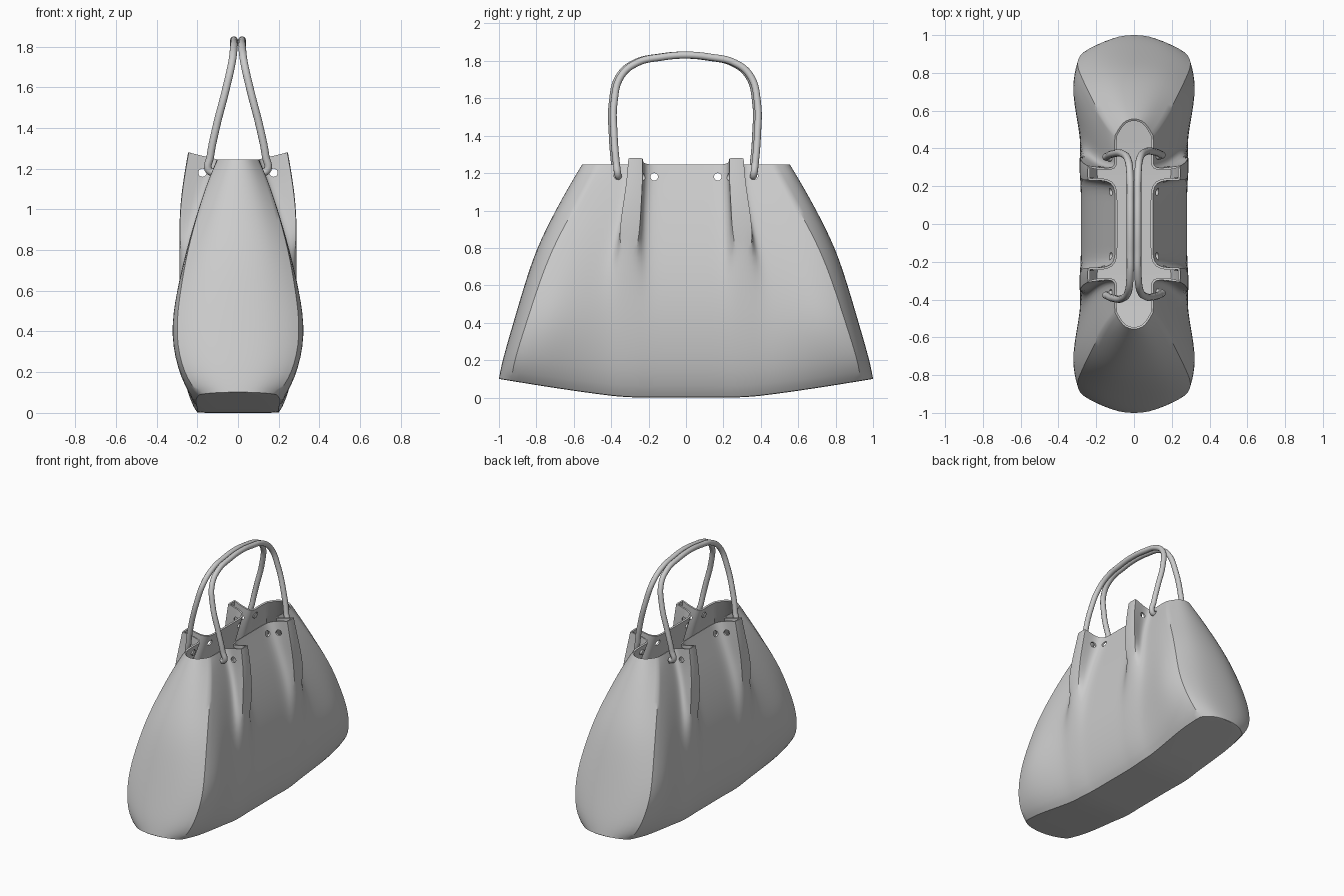
import bpy, bmesh, math
from mathutils import Matrix

if "Cube" in bpy.data.objects:
    bpy.data.objects.remove(bpy.data.objects["Cube"])

# Body levels: z, panel x, pleat x, side bulge x, seam x, seam y, end y, four pleat y's
LEVELS = [
    (0.00, .200, .205, .215, .190, .935, 1.005, .20, .26, .36, .43),
    (0.12, .258, .262, .290, .268, .925, .988, .20, .26, .36, .43),
    (0.37, .288, .290, .347, .312, .860, .932, .20, .26, .36, .43),
    (0.60, .275, .288, .308, .285, .790, .870, .20, .26, .36, .43),
    (0.80, .235, .290, .258, .250, .715, .805, .23, .25, .37, .37),
    (1.00, .180, .287, .197, .195, .605, .705, .24, .24, .345, .305),
    (1.15, .130, .268, .142, .145, .520, .620, .235, .23, .32, .285),
    (1.245, .100, .245, .105, .100, .470, .562, .235, .23, .31, .285),
]


def lift(y, z):
    # the base curves up towards both ends
    return .1 * (max(0, abs(y) - .3) / .7) ** 1.2 * max(0, 1 - z / .45)


def half_ring(level):
    z, xm, xt, xc, xs, ys, ye, y1, y2, y3, y4 = level
    tip = .035 if z > 1.2 else 0
    quarter = [
        (xm, 0, 0), (xm, .12, 0),
        (xm, y1, 0), (xt, y2, tip), (xt, y3, tip), (xm, y4, 0),
        (xm + .4 * (xc - xm), y4 + .3 * (ys - y4), 0),
        (xc, y4 + .7 * (ys - y4), 0),
        (xs, ys, 0), (xs * .6, ys + .8 * (ye - ys), 0), (0, ye, 0),
    ]
    pts = [(x, -y, d) for x, y, d in quarter[:0:-1]] + quarter
    return [(x, y, z + d + lift(y, z)) for x, y, d in pts]


# Half shell: lofted sides plus base, creased along seams and pleat folds
bm = bmesh.new()
crease = bm.edges.layers.float.new("crease_edge")
rings = [[bm.verts.new(p) for p in half_ring(l)] for l in LEVELS]
n = len(rings[0])
for lo, hi in zip(rings, rings[1:]):
    for j in range(n - 1):
        bm.faces.new((lo[j], lo[j + 1], hi[j + 1], hi[j]))
base = rings[0]
mid = [base[0]] + [bm.verts.new((0, v.co.y, lift(v.co.y, 0))) for v in base[1:-1]] + [base[-1]]
for j in range(n - 1):
    loop = (base[j], mid[j], mid[j + 1], base[j + 1])
    bm.faces.new(list(dict.fromkeys(loop)))
for i, (lo, hi) in enumerate(zip(rings, rings[1:])):
    for j in range(n):
        q = abs(j - n // 2)
        if q == 8:
            bm.edges.get((lo[j], hi[j]))[crease] = .8
        elif q in (3, 4) and i >= 4:
            bm.edges.get((lo[j], hi[j]))[crease] = .6
for a, b in zip(base, base[1:]):
    bm.edges.get((a, b))[crease] = .9
mesh = bpy.data.meshes.new("bag_body")
bm.to_mesh(mesh)
bm.free()
body = bpy.data.objects.new("bag_body", mesh)
bpy.context.collection.objects.link(body)

# Cutter for the eyelets in panels and pleats
bm = bmesh.new()


def punch(x, y, z, length, along):
    rot = Matrix.Rotation(math.pi / 2, 4, 'Y' if along == 'X' else 'X')
    bmesh.ops.create_cone(bm, cap_ends=True, segments=20, radius1=.02, radius2=.02,
                          depth=length, matrix=Matrix.Translation((x, y, z)) @ rot)


for s in (-1, 1):
    punch(0, s * .17, 1.18, .8, 'X')
    punch(0, s * .365, 1.185, .8, 'X')
    for side in (-1, 1):
        punch(side * .175, s * .27, 1.18, .14, 'Y')
cut_mesh = bpy.data.meshes.new("eyelet_cutter")
bm.to_mesh(cut_mesh)
bm.free()
cutter = bpy.data.objects.new("eyelet_cutter", cut_mesh)
bpy.context.collection.objects.link(cutter)
cutter.hide_render = True

# Mirror, smooth, thicken and punch the shell
m = body.modifiers.new("mirror", 'MIRROR')
m.merge_threshold = .0005
m = body.modifiers.new("smooth", 'SUBSURF')
m.levels = m.render_levels = 2
m = body.modifiers.new("leather", 'SOLIDIFY')
m.thickness, m.offset = .012, -1
m = body.modifiers.new("eyelets", 'BOOLEAN')
m.object, m.operation, m.solver = cutter, 'DIFFERENCE', 'EXACT'
dg = bpy.context.evaluated_depsgraph_get()
baked = bpy.data.meshes.new_from_object(body.evaluated_get(dg))
body.modifiers.clear()
body.data = baked
baked.name = "bag_body"
bpy.data.objects.remove(cutter)

# Two rolled handles threaded through the outer eyelets
HALF = [(.10, .36, 1.185), (.142, .363, 1.19), (.136, .372, 1.26), (.108, .383, 1.4),
        (.062, .383, 1.58), (.03, .345, 1.72), (.021, .26, 1.79), (.02, .13, 1.82)]
path = HALF + [(.02, 0, 1.831)] + [(x, -y, z) for x, y, z in reversed(HALF)]
handles = []
for name, side in (("right_handle", 1), ("left_handle", -1)):
    cu = bpy.data.curves.new(name, 'CURVE')
    cu.dimensions = '3D'
    cu.bevel_depth, cu.bevel_resolution, cu.resolution_u = .019, 4, 8
    cu.use_fill_caps = True
    sp = cu.splines.new('BEZIER')
    sp.bezier_points.add(len(path) - 1)
    for bp, (x, y, z) in zip(sp.bezier_points, path):
        bp.co = (side * x, y - .006 + .005 * side, z)
        bp.handle_left_type = bp.handle_right_type = 'AUTO'
    ob = bpy.data.objects.new(name, cu)
    bpy.context.collection.objects.link(ob)
    handles.append(ob)

# Smooth shading with sharp seams
bpy.ops.object.select_all(action='DESELECT')
for ob in handles:
    ob.select_set(True)
bpy.context.view_layer.objects.active = handles[0]
bpy.ops.object.convert(target='MESH')
for ob in [body] + handles:
    ob.select_set(True)
bpy.context.view_layer.objects.active = body
bpy.ops.object.shade_smooth_by_angle(angle=math.radians(35))
